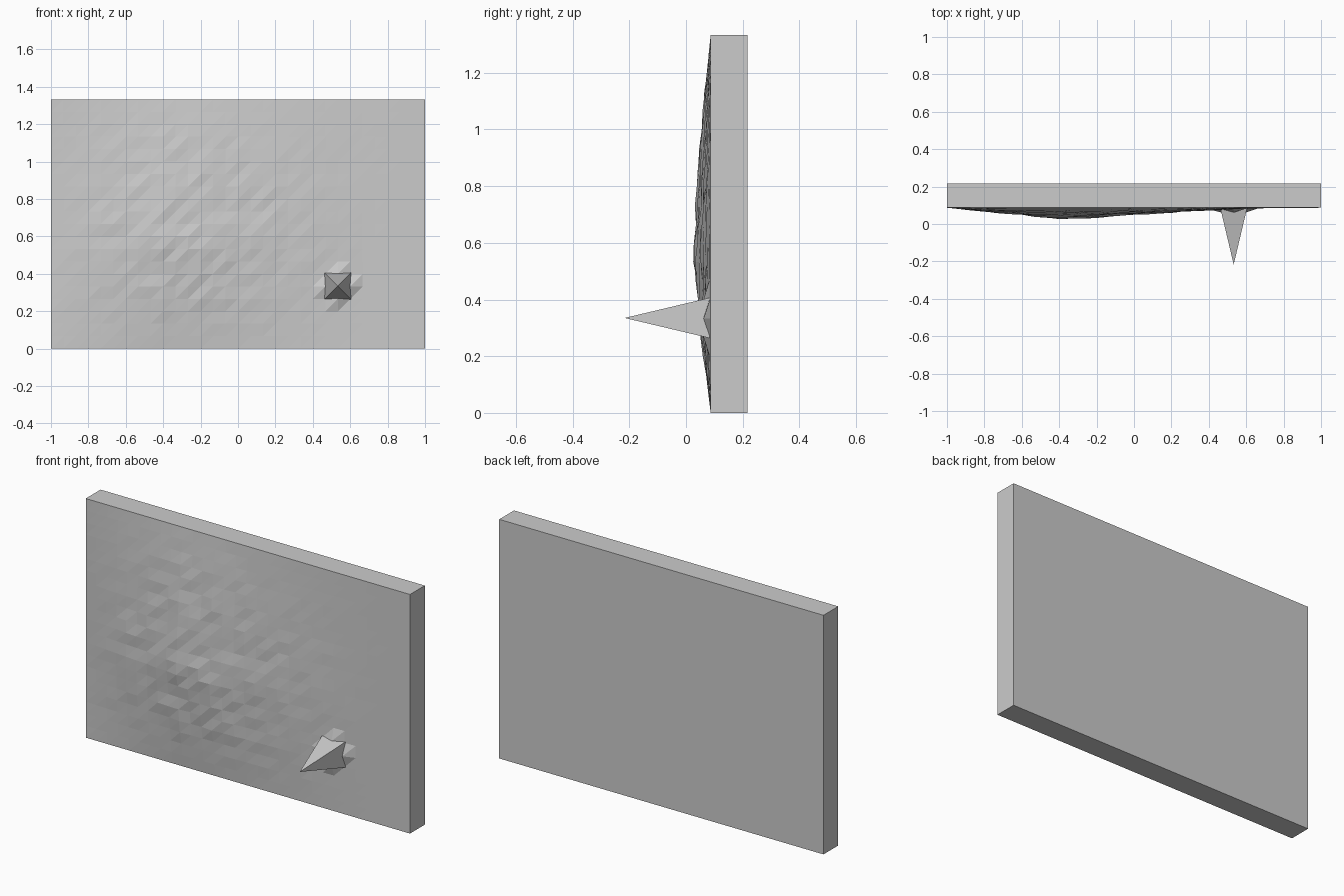
import bpy, bmesh, math, random
from mathutils import Matrix

if "Cube" in bpy.data.objects:
    bpy.data.objects.remove(bpy.data.objects["Cube"])

random.seed(4)
W, H = 2.0, 1.333
FRONT, BACK = 0.087, 0.217
NX, NZ = 30, 20
TIP = (0.533, -0.217, 0.335)


def finish(bm, name):
    bmesh.ops.recalc_face_normals(bm, faces=bm.faces)
    mesh = bpy.data.meshes.new(name)
    bm.to_mesh(mesh)
    bm.free()
    obj = bpy.data.objects.new(name, mesh)
    bpy.context.collection.objects.link(obj)
    return obj


def profile(points, t):
    for (a, u), (b, v) in zip(points, points[1:]):
        if t <= b:
            return u + (v - u) * (t - a) / (b - a)
    return points[-1][1]


# Backing slab, left open where the relief surface covers it
bm = bmesh.new()
bmesh.ops.create_cube(bm, size=1, matrix=Matrix.Translation((0, (FRONT + BACK) / 2, H / 2))
                      @ Matrix.Diagonal((W, BACK - FRONT, H, 1)))
front = min(bm.faces, key=lambda f: f.calc_center_median().y)
bmesh.ops.delete(bm, geom=[front], context='FACES_ONLY')
finish(bm, "backing_slab")

# Faceted relief: a soft off-centre swell with small random dents
ACROSS = [(-1, 0), (-.75, .45), (-.4, 1), (-.2, .92), (0, .66), (.25, .4), (.5, .15), (.7, .04), (1, 0)]
UP = [(0, 0), (.27, .6), (.53, 1), (.65, .98), (.87, .75), (1.1, .42), (H, 0)]
bm = bmesh.new()
grid = []
for j in range(NZ + 1):
    row = []
    for i in range(NX + 1):
        x, z = -W / 2 + W * i / NX, H * j / NZ
        swell = profile(ACROSS, x) * profile(UP, z)
        y = FRONT - swell * 0.057 * random.uniform(0.87, 1.1)
        # Four raised points hugging the spike
        if abs(i - 23) + abs(j - 5) == 1:
            y = 0.062
        row.append(bm.verts.new((x, y, z)))
    grid.append(row)
for j in range(NZ):
    for i in range(NX):
        a, b, c, d = grid[j][i], grid[j][i + 1], grid[j + 1][i + 1], grid[j + 1][i]
        bm.faces.new((a, b, c))
        bm.faces.new((a, c, d))
finish(bm, "relief_surface")

# Four-sided spike, pointing forward
bm = bmesh.new()
depth = FRONT - TIP[1]
place = (Matrix.Translation((TIP[0], TIP[1] + depth / 2, TIP[2]))
         @ Matrix.Rotation(math.radians(90), 4, 'X') @ Matrix.Rotation(math.radians(45), 4, 'Z'))
bmesh.ops.create_cone(bm, cap_ends=True, segments=4, radius1=0.072 * math.sqrt(2),
                      radius2=0, depth=depth, matrix=place)
bmesh.ops.remove_doubles(bm, verts=bm.verts, dist=1e-5)
finish(bm, "spike")
